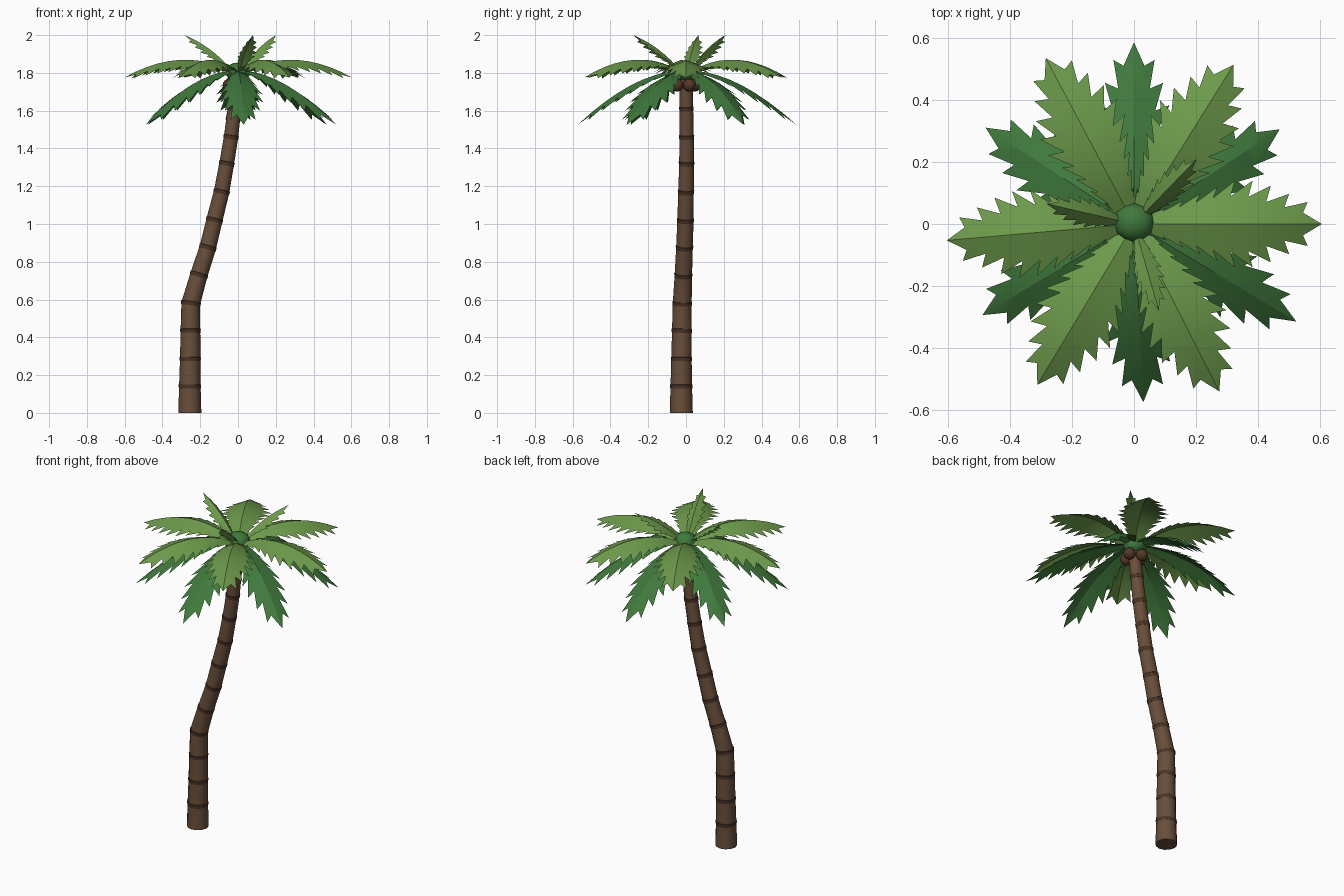
import bpy, bmesh, math
from mathutils import Vector, Matrix

if "Cube" in bpy.data.objects:
    bpy.data.objects.remove(bpy.data.objects["Cube"])


def material(name, rgb):
    m = bpy.data.materials.new(name)
    m.diffuse_color = (*rgb, 1)
    m.use_nodes = True
    m.node_tree.nodes["Principled BSDF"].inputs["Base Color"].default_value = m.diffuse_color
    return m


BARK = material("bark", (0.14, 0.076, 0.042))
BAND = material("bark_band", (0.07, 0.036, 0.021))
NUT = material("coconut", (0.09, 0.04, 0.022))
LIGHT = material("light_leaf", (0.15, 0.32, 0.07))
DARK = material("dark_leaf", (0.05, 0.19, 0.045))


def add(name, bm, mat, smooth=None):
    me = bpy.data.meshes.new(name)
    bm.to_mesh(me)
    bm.free()
    me.materials.append(mat)
    ob = bpy.data.objects.new(name, me)
    bpy.context.collection.objects.link(ob)
    if smooth:
        bpy.ops.object.select_all(action='DESELECT')
        ob.select_set(True)
        bpy.context.view_layer.objects.active = ob
        bpy.ops.object.shade_smooth_by_angle(angle=math.radians(smooth))
    return ob


# Trunk centre line: x, y, z, radius at each growth ring
PATH = [Vector(p) for p in (
    (-.255, -.025, 0, .061), (-.255, -.025, .14, .057), (-.253, -.024, .285, .054),
    (-.252, -.022, .435, .052), (-.25, -.02, .58, .05), (-.207, -.014, .73, .046),
    (-.16, -.008, .875, .044), (-.125, -.003, 1.02, .043), (-.087, 0, 1.17, .041),
    (-.06, .003, 1.32, .039), (-.037, .003, 1.46, .038), (-.019, .002, 1.61, .036),
    (0, 0, 1.78, .034))]


def loft(name, stations, mat, sides=12):
    """Closed tube through (centre, axis, radius) stations."""
    bm = bmesh.new()
    rings = []
    for c, axis, r in stations:
        rot = Vector((0, 0, 1)).rotation_difference(axis)
        rings.append([bm.verts.new(c + rot @ Vector((
            r * math.cos(2 * math.pi * i / sides), r * math.sin(2 * math.pi * i / sides), 0)))
            for i in range(sides)])
    for a, b in zip(rings, rings[1:]):
        for i in range(sides):
            j = (i + 1) % sides
            bm.faces.new((a[i], a[j], b[j], b[i]))
    bm.faces.new(rings[0][::-1])
    bm.faces.new(rings[-1])
    return add(name, bm, mat, 40)


def axis_at(i):
    if i == 0:
        return Vector((0, 0, 1))
    k = min(i + 1, len(PATH) - 1)
    return (PATH[k].xyz - PATH[i - 1].xyz).normalized()


loft("trunk", [(p.xyz, axis_at(i), p.w) for i, p in enumerate(PATH)], BARK)
for i in range(1, len(PATH) - 1):
    c, ax, r = PATH[i].xyz, axis_at(i), PATH[i].w
    loft(f"trunk_band_{i}", [(c - ax * .011, ax, r + .001), (c + ax * .009, ax, r + .003),
                             (c + ax * .011, ax, r)], BAND)


def ball(name, pos, scale, mat):
    bm = bmesh.new()
    bmesh.ops.create_uvsphere(bm, u_segments=12, v_segments=8, radius=1,
                              matrix=Matrix.LocRotScale(Vector(pos), None, Vector(scale)))
    return add(name, bm, mat, 60)


# Crown bud and coconuts
ball("crown_bud", (0, .005, 1.805), (.066, .062, .05), DARK)
for i, deg in enumerate((20, 110, 200, 290)):
    a = math.radians(deg)
    ball(f"coconut_{i}", (.05 * math.cos(a), .05 * math.sin(a), 1.735), (.034,) * 3, NUT)


def frond(name, deg, curve, width, teeth, droop, mat, smooth=30):
    """Toothed leaf arching along a quadratic curve of (reach, height) points."""
    p0, p1, p2 = (Vector(p) for p in curve)
    heading = Matrix.Rotation(math.radians(deg), 3, 'Z')
    bm = bmesh.new()

    def point(t, side):
        q = p0 * (1 - t) ** 2 + p1 * 2 * t * (1 - t) + p2 * t * t
        return bm.verts.new(heading @ Vector((q.x, side, q.y - droop * abs(side))))

    def half_width(t):
        return width * min(1, .3 + 1.6 * t) * min(1, .22 + 1.9 * (1 - t))

    rib = [point(i / teeth, 0) for i in range(teeth + 1)]
    for s in (1, -1):
        notch = [point(i / teeth, s * .64 * half_width(i / teeth)) for i in range(teeth)]
        notch.append(rib[-1])
        for i in range(teeth):
            quad = [rib[i], rib[i + 1], notch[i + 1], notch[i]]
            if i == teeth - 1:
                quad.pop(2)
            bm.faces.new(quad if s > 0 else quad[::-1])
            if i < teeth - 1:
                t = (i + .5) / teeth
                tip = point(min(t + .75 / teeth, .98), s * half_width(t))
                tri = [notch[i], notch[i + 1], tip]
                bm.faces.new(tri if s > 0 else tri[::-1])
    return add(name, bm, mat, smooth)


# Three tiers of fronds: drooping, spreading and upright young ones
for i, (deg, reach) in enumerate(((90, .585), (33, .56), (-31, .61),
                                  (-87, .575), (-149, .57), (147, .57))):
    frond(f"lower_frond_{i}", deg, ((.04, 1.81), (.28, 1.80), (reach, 1.525)),
          .115, 8, .35, DARK)
for i, deg in enumerate((0, 58, 118, 185, 239, 297)):
    frond(f"upper_frond_{i}", deg, ((.04, 1.81), (.3, 1.945), (.605, 1.775)),
          .14, 10, .4, LIGHT)
for i, deg in enumerate((46, 167, 286)):
    frond(f"young_frond_{i}", deg, ((.03, 1.81), (.14, 1.94), (.29, 2.0)),
          .048, 8, .9, LIGHT)
